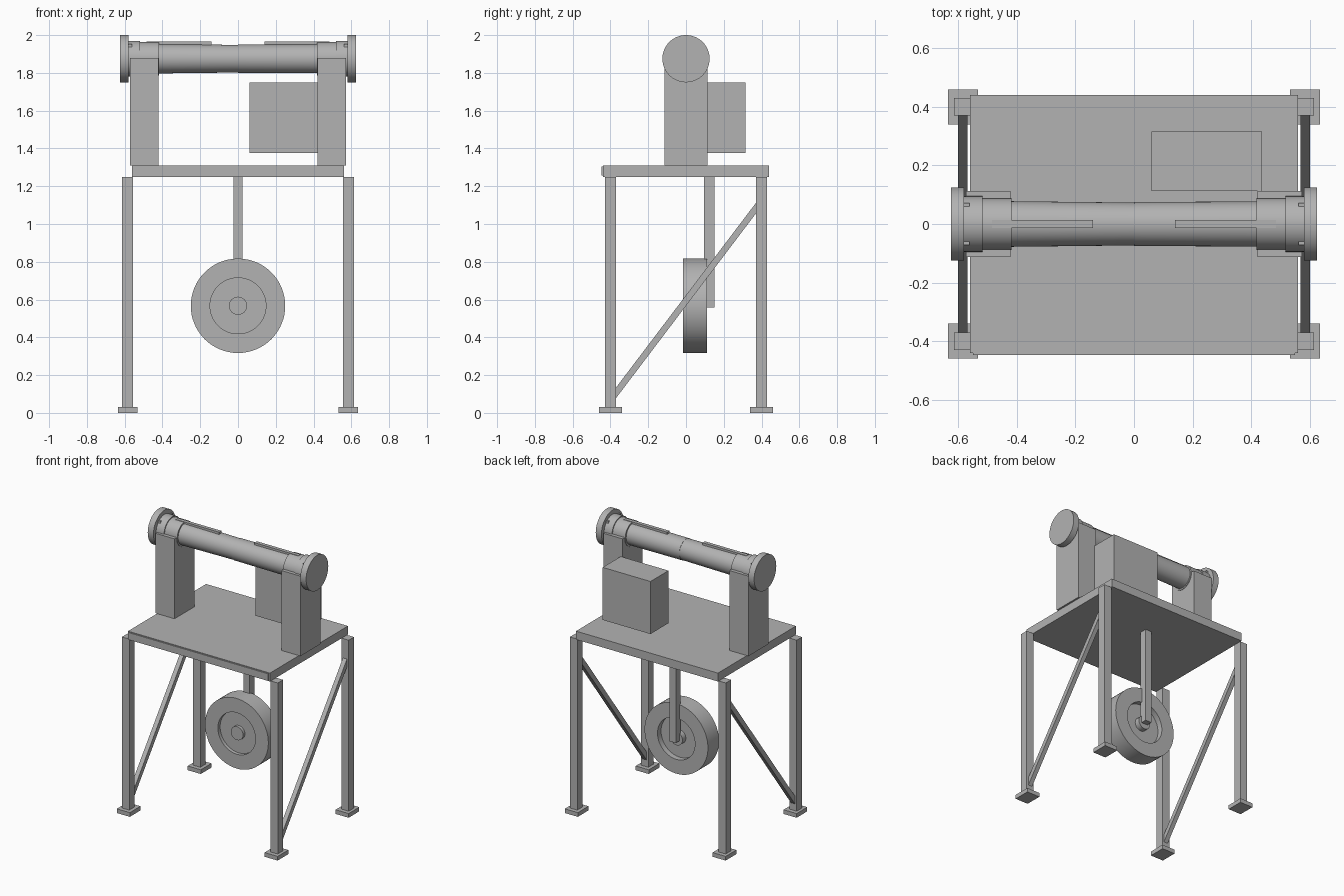
import bpy, math
from mathutils import Vector

cube = bpy.data.objects.get("Cube")
if cube:
    bpy.data.objects.remove(cube, do_unlink=True)

steel = bpy.data.materials.new("plain grey")
steel.use_nodes = True
GREY = (0.45, 0.45, 0.45, 1)
steel.diffuse_color = GREY
steel.node_tree.nodes["Principled BSDF"].inputs["Base Color"].default_value = GREY


def box(name, x, y, z):
    """Box from its (min, max) range on each axis."""
    spans = (x, y, z)
    bpy.ops.mesh.primitive_cube_add(size=1, location=[sum(s) / 2 for s in spans])
    ob = bpy.context.object
    ob.name = name
    ob.scale = [s[1] - s[0] for s in spans]
    bpy.ops.object.transform_apply(location=False, rotation=False, scale=True)
    ob.data.materials.append(steel)
    return ob


def lathe(name, profile, axis, centre, steps=64):
    """Revolve (along, radius) points about a horizontal axis."""
    verts, faces = [], []
    for along, r in profile:
        for i in range(steps):
            a = math.tau * i / steps
            u, v = r * math.cos(a), r * math.sin(a)
            verts.append((along, u, v) if axis == "x" else (v, along, u))
    for j in range(len(profile) - 1):
        for i in range(steps):
            k = (i + 1) % steps
            faces.append((j * steps + i, (j + 1) * steps + i,
                          (j + 1) * steps + k, j * steps + k))
    last = (len(profile) - 1) * steps
    faces.append(tuple(range(steps)))
    faces.append(tuple(last + i for i in reversed(range(steps))))
    mesh = bpy.data.meshes.new(name)
    mesh.from_pydata(verts, [], faces)
    mesh.materials.append(steel)
    ob = bpy.data.objects.new(name, mesh)
    ob.location = centre
    bpy.context.collection.objects.link(ob)
    bpy.ops.object.select_all(action="DESELECT")
    ob.select_set(True)
    bpy.context.view_layer.objects.active = ob
    bpy.ops.object.mode_set(mode="EDIT")
    bpy.ops.mesh.select_all(action="SELECT")
    bpy.ops.mesh.normals_make_consistent(inside=False)
    bpy.ops.object.mode_set(mode="OBJECT")
    bpy.ops.object.shade_smooth_by_angle(angle=math.radians(30))
    return ob


def span(side, a, b):
    return tuple(sorted((side * a, side * b)))


# Table top with a thin front plate
box("table_top", (-0.56, 0.56), (-0.44, 0.44), (1.25, 1.31))
box("front_plate", (-0.55, 0.55), (-0.447, -0.44), (1.256, 1.305))

# Roller shaft
lathe("roller_shaft", [(-0.44, 0.078), (0, 0.073), (0, 0.075), (0.44, 0.077)],
      "x", (0, 0, 1.875))

for s, side in ((1, "left"), (-1, "right")):
    # Legs and feet
    for f, end in ((1, "back"), (-1, "front")):
        box(f"{end}_{side}_leg", span(s, 0.557, 0.615), span(f, 0.37, 0.43), (0.03, 1.25))
        box(f"{end}_{side}_foot", span(s, 0.532, 0.635), span(f, 0.34, 0.46), (0, 0.03))

    # Diagonal brace, trimmed flush with the legs
    brace = box(f"{side}_brace", span(s, 0.569, 0.601), (-0.37, 0.37), (-0.028, 0.028))
    for v in brace.data.vertices:
        v.co.z += v.co.y * 1.32
    brace.location.z = 0.595

    # Bearing post, stepped housing and end cap
    box(f"{side}_post", span(s, 0.422, 0.573), (-0.113, 0.113), (1.31, 1.88))
    lathe(f"{side}_housing", [(s * 0.418, 0.088), (s * 0.518, 0.088),
                              (s * 0.518, 0.095), (s * 0.585, 0.095)],
          "x", (0, 0, 1.875))
    lathe(f"{side}_end_cap", [(s * 0.58, 0.125), (s * 0.625, 0.125)],
          "x", (0, 0, 1.875))
    box(f"{side}_key", span(s, 0.14, 0.485), (-0.013, 0.013), (1.93, 1.965))
    for f, end in ((1, "back"), (-1, "front")):
        box(f"{side}_{end}_housing_lug", span(s, 0.562, 0.582),
            span(f, 0.06, 0.072), (1.93, 1.952))

# Motor box behind the left post
box("motor_box", (0.06, 0.437), (0.112, 0.315), (1.375, 1.75))

# Wheel with recessed web, hub and hanger
lathe("wheel", [(0.01, 0.048), (0.01, 0.148), (-0.015, 0.148), (-0.015, 0.25),
                (0.11, 0.25), (0.11, 0.148), (0.07, 0.148), (0.07, 0.048)],
      "y", (0, 0, 0.567))
lathe("wheel_hub", [(-0.012, 0.048), (0.108, 0.048)], "y", (0, 0, 0.567))
box("wheel_hanger", (-0.025, 0.025), (0.095, 0.15), (0.557, 1.25))
